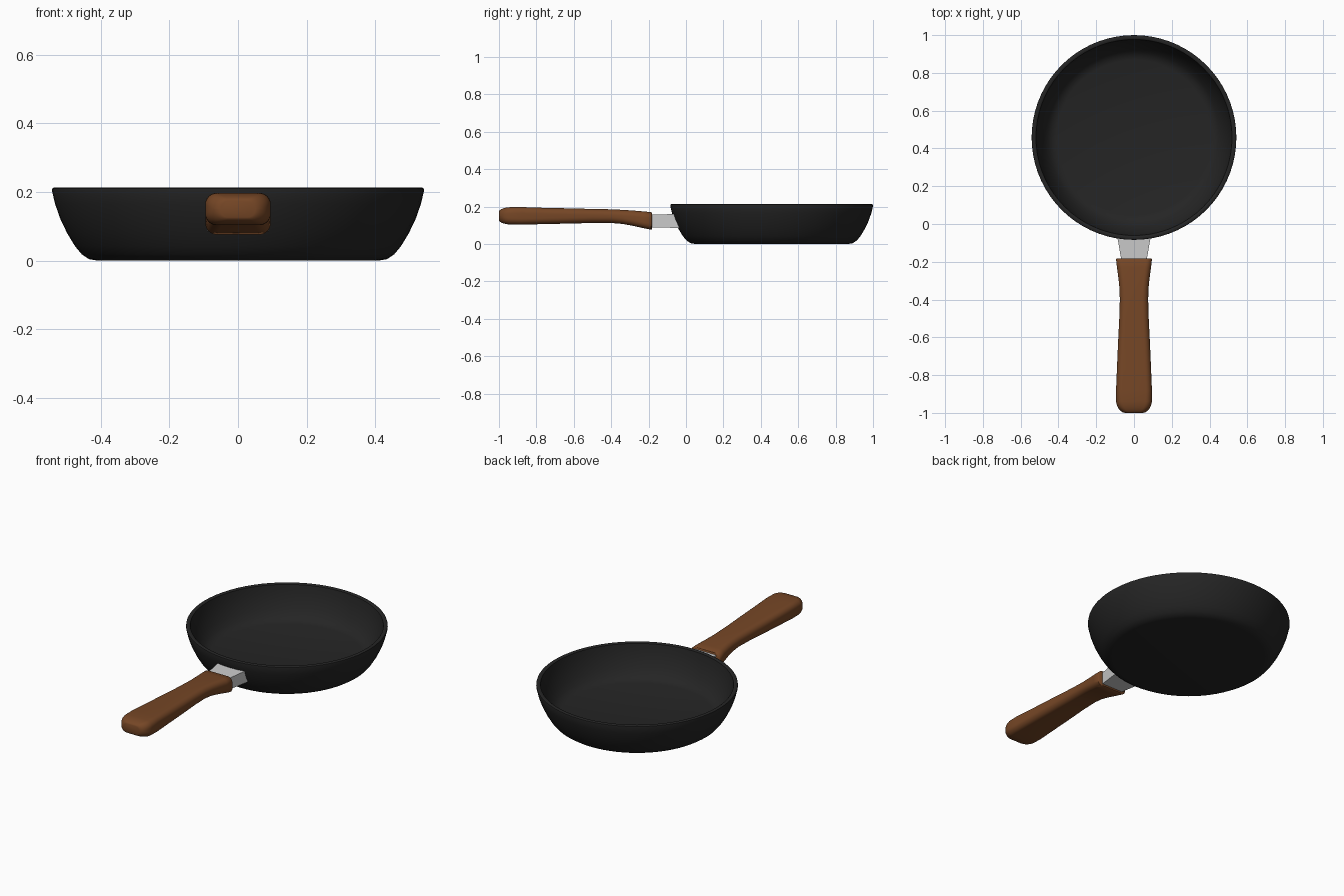
import bpy, bmesh, math
from mathutils import Vector

cube = bpy.data.objects.get("Cube")
if cube:
    bpy.data.objects.remove(cube, do_unlink=True)


def material(name, rgb, rough):
    m = bpy.data.materials.new(name)
    m.use_nodes = True
    m.diffuse_color = (*rgb, 1)
    bsdf = m.node_tree.nodes["Principled BSDF"]
    bsdf.inputs["Base Color"].default_value = (*rgb, 1)
    bsdf.inputs["Roughness"].default_value = rough
    return m


black = material("black iron", (0.018, 0.018, 0.018), 0.6)
brown = material("brown wood", (0.18, 0.062, 0.019), 0.6)
steel = material("pale steel", (0.6, 0.6, 0.6), 0.5)


def finish(bm, name, mat, angle=40):
    bmesh.ops.remove_doubles(bm, verts=bm.verts, dist=0.0005)
    bmesh.ops.recalc_face_normals(bm, faces=bm.faces)
    me = bpy.data.meshes.new(name)
    bm.to_mesh(me)
    bm.free()
    me.materials.append(mat)
    ob = bpy.data.objects.new(name, me)
    bpy.context.collection.objects.link(ob)
    bpy.ops.object.select_all(action="DESELECT")
    ob.select_set(True)
    bpy.context.view_layer.objects.active = ob
    bpy.ops.object.shade_smooth_by_angle(angle=math.radians(angle))
    return ob


def loft(rings, name, mat, angle=40):
    bm = bmesh.new()
    loops = [[bm.verts.new(p) for p in ring] for ring in rings]
    n = len(loops[0])
    for a, b in zip(loops, loops[1:]):
        for i in range(n):
            j = (i + 1) % n
            bm.faces.new((a[i], a[j], b[j], b[i]))
    bm.faces.new(loops[0])
    bm.faces.new(loops[-1])
    return finish(bm, name, mat, angle)


# Pan bowl: outer wall, rolled rim, inner wall and floor turned in one piece
profile = [(0, 0), (0.41, 0), (0.434, 0.004), (0.455, 0.018), (0.475, 0.042),
           (0.498, 0.08), (0.518, 0.122), (0.533, 0.165), (0.542, 0.203),
           (0.541, 0.21), (0.536, 0.213), (0.524, 0.213), (0.519, 0.209),
           (0.512, 0.17), (0.497, 0.125), (0.478, 0.085), (0.456, 0.053),
           (0.435, 0.036), (0.41, 0.028), (0, 0.028)]
center = Vector((0, 0.458, 0))
bm = bmesh.new()
verts = [bm.verts.new(center + Vector((r, 0, z))) for r, z in profile]
edges = [bm.edges.new(pair) for pair in zip(verts, verts[1:])]
bmesh.ops.spin(bm, geom=verts + edges, cent=center, axis=(0, 0, 1),
               angle=math.tau, steps=72, use_merge=True)
finish(bm, "pan_bowl", black)


# Wooden handle: rounded sections swept along its length
def section(y, half, low, high, radius, steps=6):
    mid, tall = (low + high) / 2, (high - low) / 2
    radius = min(radius, tall * 0.98, half * 0.98)
    ring = []
    for quarter, (sx, sz) in enumerate([(1, 1), (-1, 1), (-1, -1), (1, -1)]):
        for k in range(steps + 1):
            a = (quarter + k / steps) * math.pi / 2
            ring.append((sx * (half - radius) + radius * math.cos(a), y,
                         mid + sz * (tall - radius) + radius * math.sin(a)))
    return ring


stations = [(-0.182, 0.091, 0.079, 0.167), (-0.187, 0.095, 0.076, 0.170),
            (-0.23, 0.090, 0.085, 0.174), (-0.29, 0.082, 0.098, 0.179),
            (-0.34, 0.077, 0.107, 0.182), (-0.40, 0.075, 0.112, 0.185),
            (-0.50, 0.078, 0.112, 0.187), (-0.62, 0.084, 0.109, 0.190),
            (-0.76, 0.090, 0.106, 0.193), (-0.88, 0.095, 0.103, 0.197)]
rings = [section(*s, 0.032) for s in stations]
# Rounded tip
for k in range(1, 9):
    t = math.radians(k * 10.5)
    c = math.cos(t)
    rings.append(section(-0.925 - 0.075 * math.sin(t), 0.045 + 0.051 * c,
                         0.150 - 0.022 - 0.025 * c, 0.150 + 0.022 + 0.025 * c, 0.034))
loft(rings, "handle", brown, 50)

# Steel bracket: tapered block joining the handle to the bowl wall
back = [(x, -0.22, z) for x, z in ((0.062, 0.155), (-0.062, 0.155), (-0.062, 0.09), (0.062, 0.09))]
front = [(s * 0.09, y, z) for s, y, z in ((1, -0.058, 0.16), (-1, -0.058, 0.16),
                                          (-1, -0.03, 0.085), (1, -0.03, 0.085))]
loft([back, front], "bracket", steel, 20)
